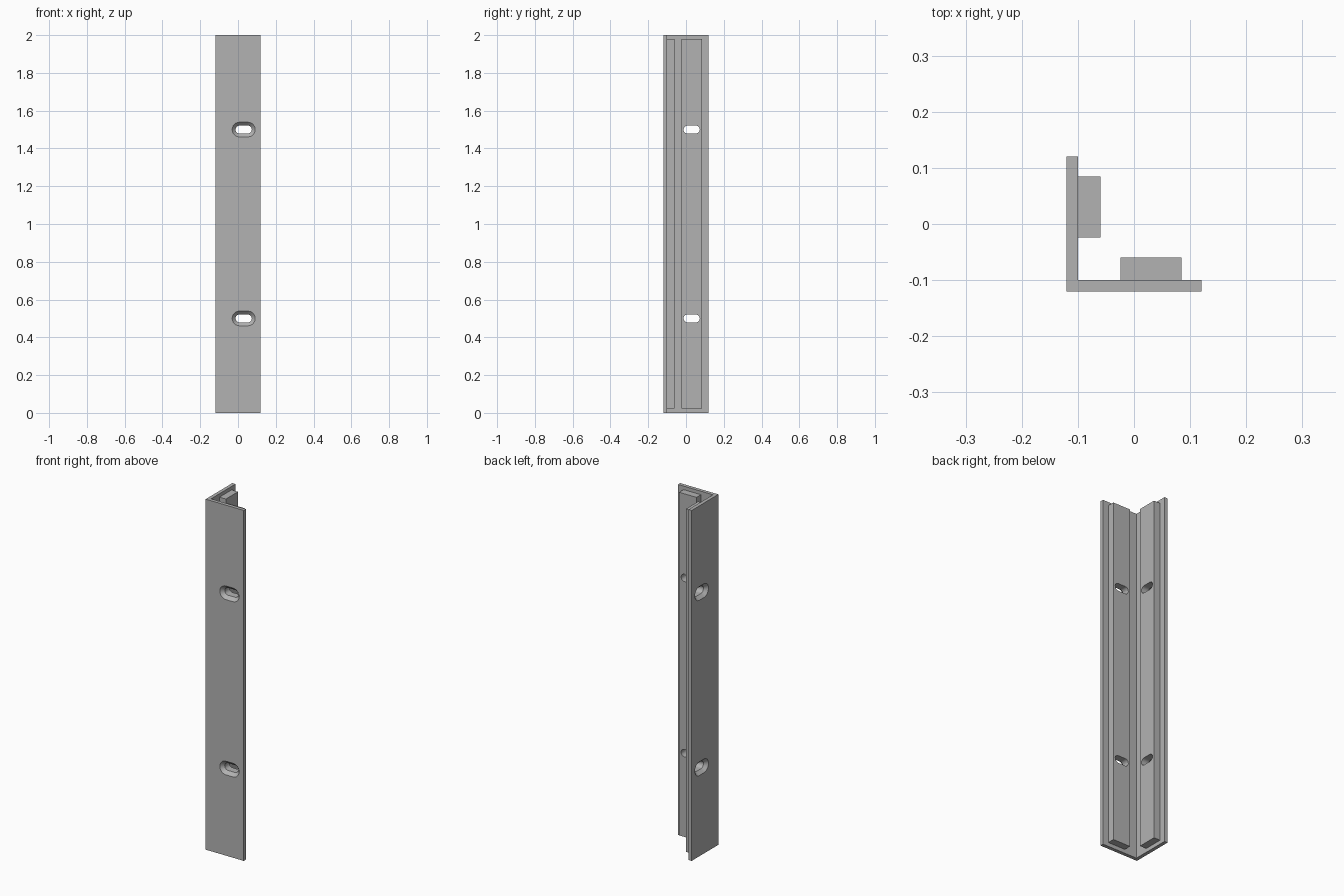
import bpy
import bmesh
from math import cos, sin, pi

cube = bpy.data.objects.get("Cube")
if cube:
    bpy.data.objects.remove(cube, do_unlink=True)

HALF, WALL = 0.12, 0.02          # half width and thickness of the angle
INNER = -HALF + WALL             # inside face of each leg
SLOT_CENTRE, SLOT_HALF = 0.03, 0.022
SLOT_HEIGHTS = (0.5, 1.5)

grey = bpy.data.materials.new("plain grey")
grey.use_nodes = True
colour = (0.45, 0.45, 0.45, 1)
grey.diffuse_color = colour
grey.node_tree.nodes["Principled BSDF"].inputs["Base Color"].default_value = colour


def loft(name, loops):
    """Solid through a list of matching point loops, capped at both ends."""
    bm = bmesh.new()
    rings = [[bm.verts.new(p) for p in loop] for loop in loops]
    n = len(rings[0])
    for a, b in zip(rings, rings[1:]):
        for i in range(n):
            j = (i + 1) % n
            bm.faces.new((a[i], a[j], b[j], b[i]))
    bm.faces.new(rings[0][::-1])
    bm.faces.new(rings[-1])
    bmesh.ops.recalc_face_normals(bm, faces=bm.faces)
    mesh = bpy.data.meshes.new(name)
    bm.to_mesh(mesh)
    bm.free()
    mesh.materials.append(grey)
    obj = bpy.data.objects.new(name, mesh)
    bpy.context.collection.objects.link(obj)
    return obj


def extrude(name, outline, z0, z1):
    return loft(name, [[(x, y, z) for x, y in outline] for z in (z0, z1)])


def slot_loop(depth, radius, z, swap):
    """Rounded slot outline at a depth inside one leg."""
    points = []
    for side in (1, -1):
        for i in range(13):
            a = -pi / 2 + pi * i / 12
            u = SLOT_CENTRE + side * (SLOT_HALF + radius * cos(a))
            v = z + side * radius * sin(a)
            points.append((depth, u, v) if swap else (u, depth, v))
    return points


# Angle profile
angle = extrude("angle_profile",
                [(-HALF, -HALF), (HALF, -HALF), (HALF, INNER),
                 (INNER, INNER), (INNER, HALF), (-HALF, HALF)], 0, 2)

# Backing rails, one on the inside of each leg
rail = [(-0.024, INNER), (0.085, INNER), (0.085, -0.06), (-0.024, -0.06)]
front_rail = extrude("front_rail", rail, 0.022, 1.98)
side_rail = extrude("side_rail", [(y, x) for x, y in rail], 0.022, 1.98)

# Countersunk slots through each leg and its rail
cutters = []
for swap, backing in ((False, front_rail), (True, side_rail)):
    for z in SLOT_HEIGHTS:
        cutter = loft("slot_cutter", [
            slot_loop(-HALF - 0.001, 0.040, z, swap),
            slot_loop(INNER - 0.001, 0.021, z, swap),
            slot_loop(-0.05, 0.021, z, swap)])
        cutter.hide_render = True
        cutters.append(cutter)
        for part in (angle, backing):
            mod = part.modifiers.new("slot", "BOOLEAN")
            mod.operation = "DIFFERENCE"
            mod.solver = "EXACT"
            mod.object = cutter

# Apply the cuts, drop the cutters, smooth the rounded slot ends
for part in (angle, front_rail, side_rail):
    bpy.ops.object.select_all(action="DESELECT")
    part.select_set(True)
    bpy.context.view_layer.objects.active = part
    for mod in list(part.modifiers):
        bpy.ops.object.modifier_apply(modifier=mod.name)
    bpy.ops.object.shade_smooth_by_angle(angle=pi / 6)
for cutter in cutters:
    bpy.data.objects.remove(cutter, do_unlink=True)
